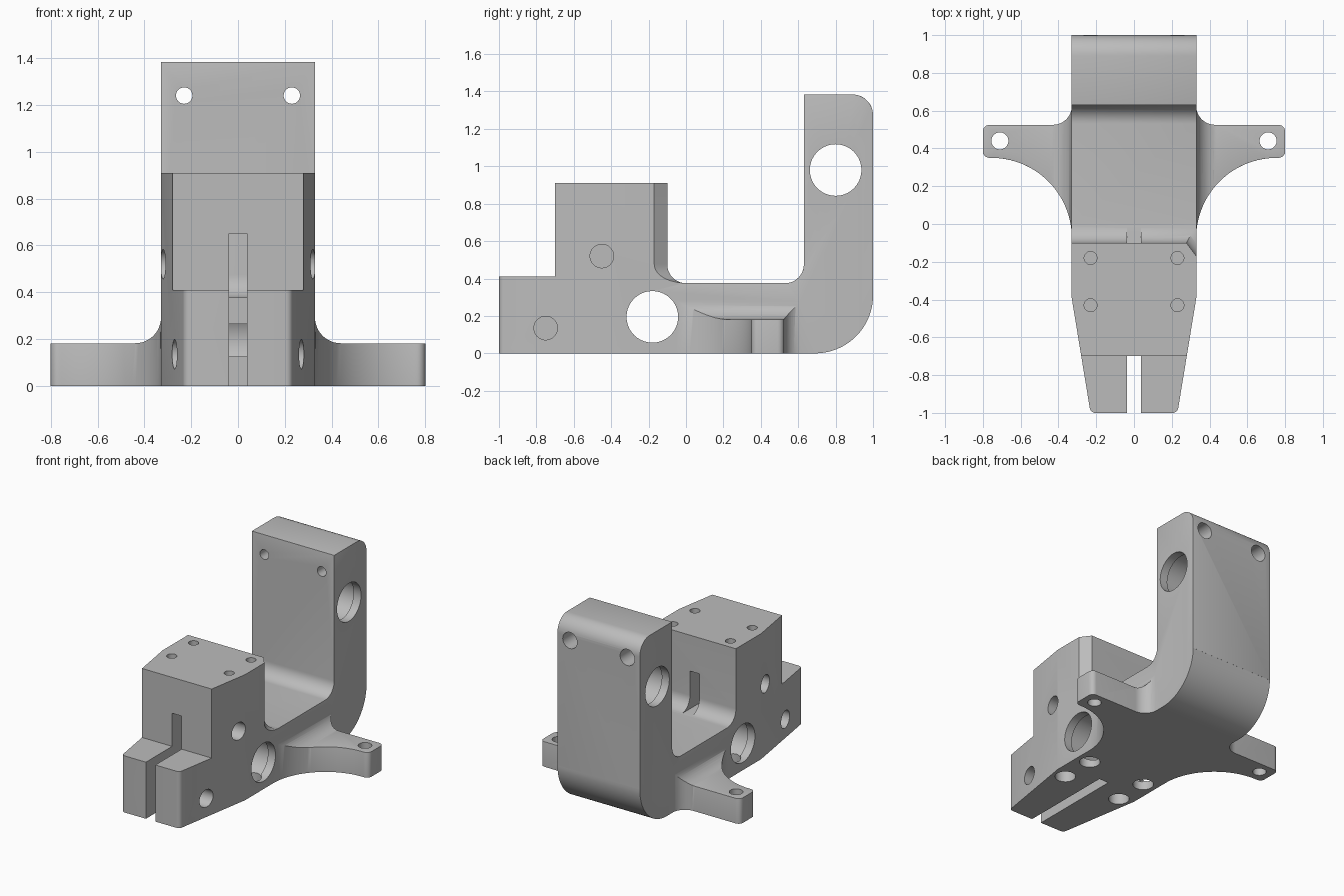
import bpy, bmesh, math
from mathutils import Vector, Matrix

cube = bpy.data.objects.get("Cube")
if cube:
    bpy.data.objects.remove(cube)

grey = bpy.data.materials.new("plain_grey")
grey.use_nodes = True
COLOUR = (0.5, 0.5, 0.5, 1)
grey.diffuse_color = COLOUR
grey.node_tree.nodes["Principled BSDF"].inputs["Base Color"].default_value = COLOUR


def rounded(corners):
    """Outline from (a, b, optional radius) corners, each filleted by its radius."""
    out = []
    for i, c in enumerate(corners):
        p = Vector(c[:2])
        r = c[2] if len(c) > 2 else 0
        if not r:
            out.append(p)
            continue
        d1 = (Vector(corners[i - 1][:2]) - p).normalized()
        d2 = (Vector(corners[(i + 1) % len(corners)][:2]) - p).normalized()
        half = d1.angle(d2) / 2
        centre = p + (d1 + d2).normalized() * r / math.sin(half)
        reach = r / math.tan(half)
        v1, v2 = p + d1 * reach - centre, p + d2 * reach - centre
        turn = math.pi - 2 * half
        n = 6 if r < 0.05 else 12 if r < 0.2 else 28
        for k in range(n + 1):
            a = turn * k / n
            out.append(centre + (v1 * math.sin(turn - a) + v2 * math.sin(a)) / math.sin(turn))
    return out


def prism(name, points, axis, lo, hi):
    """Extrude an outline along an axis."""
    place = {"x": lambda a, b, t: (t, a, b),
             "y": lambda a, b, t: (a, t, b),
             "z": lambda a, b, t: (a, b, t)}[axis]
    bm = bmesh.new()
    rings = [[bm.verts.new(place(p[0], p[1], t)) for p in points] for t in (lo, hi)]
    n = len(points)
    bm.faces.new(rings[0])
    bm.faces.new(rings[1])
    for i in range(n):
        j = (i + 1) % n
        bm.faces.new((rings[0][i], rings[0][j], rings[1][j], rings[1][i]))
    bmesh.ops.recalc_face_normals(bm, faces=bm.faces)
    mesh = bpy.data.meshes.new(name)
    bm.to_mesh(mesh)
    bm.free()
    mesh.materials.append(grey)
    obj = bpy.data.objects.new(name, mesh)
    bpy.context.collection.objects.link(obj)
    return obj


def combine(target, other, operation):
    other.hide_render = True
    mod = target.modifiers.new("combine", "BOOLEAN")
    mod.operation, mod.solver, mod.object = operation, "EXACT", other
    bpy.context.view_layer.objects.active = target
    bpy.ops.object.modifier_apply(modifier=mod.name)
    bpy.data.objects.remove(other)


def drill(target, axis, a, b, r, lo, hi):
    n = 40
    ring = [(a + r * math.cos(math.tau * k / n), b + r * math.sin(math.tau * k / n)) for k in range(n)]
    combine(target, prism("drill", ring, axis, lo, hi), "DIFFERENCE")


def box_cut(target, half, y0, y1, z0, z1):
    outline = [(y0, z0), (y1, z0), (y1, z1), (y0, z1)]
    combine(target, prism("slot_cutter", outline, "x", -half, half), "DIFFERENCE")


def soften(obj, width, rule):
    """Round the sharp edges whose two end points satisfy a rule."""
    bm = bmesh.new()
    bm.from_mesh(obj.data)
    edges = [e for e in bm.edges if len(e.link_faces) == 2
             and e.calc_face_angle(0) > 0.7 and rule(e.verts[0].co, e.verts[1].co)]
    bmesh.ops.bevel(bm, geom=edges, offset=width, segments=3, profile=0.5,
                    affect="EDGES", clamp_overlap=True)
    bm.to_mesh(obj.data)
    bm.free()


def mirrored(half):
    return half + [(-c[0],) + tuple(c[1:]) for c in reversed(half)]


# Main body: side profile trimmed by a plan that tapers to the front
side = rounded([(-1, 0), (1, 0, 0.31), (1, 1.384, 0.11), (0.63, 1.384), (0.63, 0.375, 0.1),
                (-0.1, 0.375, 0.1), (-0.1, 0.91), (-0.7, 0.91), (-0.7, 0.41), (-1, 0.41)])
body = prism("bracket_body", side, "x", -0.5, 0.5)
plan = rounded(mirrored([(0.23, -1, 0.03), (0.33, -0.39), (0.33, 1.1)]))
combine(body, prism("plan_trim", plan, "z", -0.2, 1.6), "INTERSECT")


def upright_edge(p, q):
    sides = min(abs(p.x), abs(q.x)) > 0.329 and p.x * q.x > 0
    top_front = min(p.z, q.z) > 1.38 and max(p.y, q.y) < 0.64
    return min(p.y, q.y) > -0.003 and min(p.z, q.z) > 0.3 and (sides or top_front)


soften(body, 0.018, upright_edge)

# Angled rear corner of the tower, filleted into the floor
corner = prism("corner_cutter", rounded([(0, 0.376, 0.1), (0.3, 0.376), (0.3, 1), (0, 1)]),
               "y", -0.3, 0.3)
corner.data.transform(Matrix.Translation((0.3, -0.13, 0)) @ Matrix.Rotation(math.atan2(0.6, 0.8), 4, "Z"))
combine(body, corner, "DIFFERENCE")

# Mounting ears: curved plan trimmed by a front profile that sweeps up to the body
ear_plan = rounded(mirrored([(0.329, -0.09), (0.329, 0.35, 0.425), (0.8, 0.35, 0.035),
                             (0.8, 0.525, 0.035), (0.329, 0.525, 0.1), (0.329, 0.64)]))
ears = prism("mounting_ears", ear_plan, "z", 0, 0.5)
ear_front = rounded(mirrored([(0.9, -0.1), (0.9, 0.182), (0.329, 0.182, 0.11), (0.329, 0.3)]))
combine(ears, prism("ear_trim", ear_front, "y", -0.5, 1), "INTERSECT")
soften(ears, 0.015, lambda p, q: min(p.z, q.z) > 0.181 and max(p.z, q.z) < 0.183)
combine(body, ears, "UNION")

# Centre slot: open through the step, then a window through the tower
box_cut(body, 0.038, -1.2, -0.31, -0.2, 0.65)
box_cut(body, 0.038, -0.35, 0.0, 0.377, 0.65)

# Large cross bores with a slightly wider middle
for y, z in ((0.8, 0.98), (-0.18, 0.195)):
    drill(body, "x", y, z, 0.138, -0.6, 0.6)
    drill(body, "x", y, z, 0.148, -0.27, 0.27)

# Paired screw holes
for s in (-1, 1):
    drill(body, "z", s * 0.71, 0.44, 0.045, -0.2, 0.4)
    drill(body, "y", s * 0.23, 1.24, 0.035, 0.5, 1.2)
    drill(body, "y", s * 0.23, 1.24, 0.058, 0.8, 1.2)
    for y, z in ((-0.45, 0.52), (-0.75, 0.135)):
        drill(body, "x", y, z, 0.063, min(s * 0.14, s * 0.6), max(s * 0.14, s * 0.6))
    for y in (-0.18, -0.43):
        drill(body, "z", s * 0.23, y, 0.034, 0.6, 1.1)
        drill(body, "z", s * 0.23, y, 0.068, -0.2, 0.12)

# Smooth curved surfaces, crisp edges
bpy.ops.object.select_all(action="DESELECT")
body.select_set(True)
bpy.context.view_layer.objects.active = body
bpy.ops.object.shade_smooth_by_angle(angle=math.radians(30))
